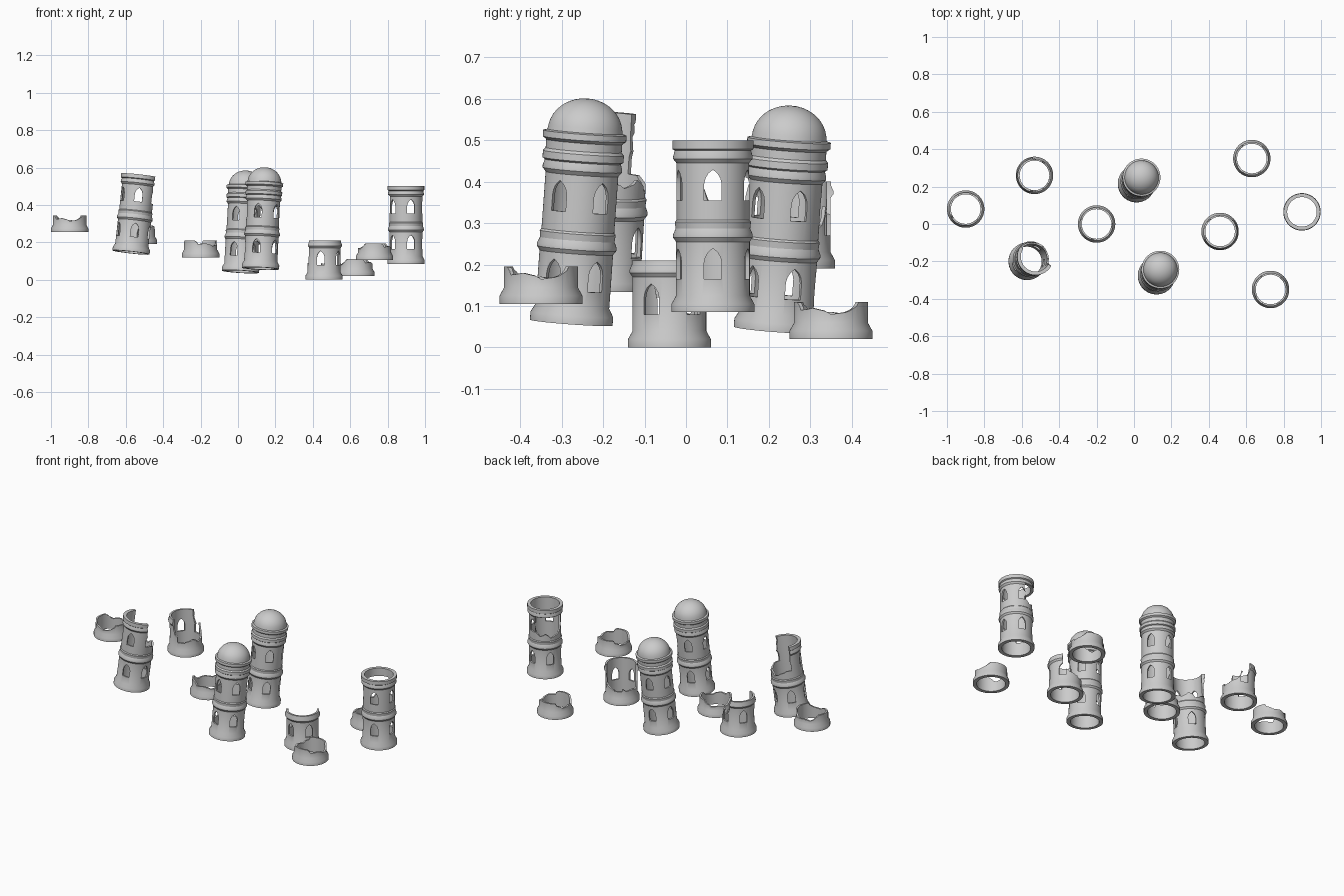
import bpy, bmesh, math
from mathutils import Vector

cube = bpy.data.objects.get("Cube")
if cube:
    bpy.data.objects.remove(cube, do_unlink=True)

stone = bpy.data.materials.new("light_grey_stone")
COLOR = (0.6, 0.6, 0.6, 1)
stone.diffuse_color = COLOR
stone.use_nodes = True
stone.node_tree.nodes["Principled BSDF"].inputs["Base Color"].default_value = COLOR

SEGMENTS = 64
INNER = 0.079
STOREY = 0.19
# Outer wall outline (radius, height): base moulding, middle band, top band
WALL = [(.1, 0), (.1, .02), (.089, .04), (.089, .17), (.096, .18), (.096, .188),
        (.09, .202), (.092, .218), (.088, .223), (.088, .36), (.096, .37),
        (.096, .376), (.092, .39), (.098, .394), (.098, .411), (.095, .415)]
CORNICE = [(.092, .418), (.092, .438), (.101, .445), (.101, .46), (.091, .463)]


def polar(r, degrees, z):
    a = math.radians(degrees)
    return (r * math.cos(a), r * math.sin(a), z)


def make_object(name, bm):
    bmesh.ops.recalc_face_normals(bm, faces=bm.faces)
    mesh = bpy.data.meshes.new(name)
    bm.to_mesh(mesh)
    bm.free()
    mesh.materials.append(stone)
    obj = bpy.data.objects.new(name, mesh)
    bpy.context.collection.objects.link(obj)
    return obj


def outline(height, domed):
    """Closed cross-section of a hollow tower, with or without a dome."""
    if domed:
        dome = [(.09 * math.cos(math.radians(a)), .463 + .08 * math.sin(math.radians(a)))
                for a in range(9, 90, 9)]
        return WALL + CORNICE + dome + [(0, .543), (0, .45), (INNER, .45), (INNER, 0)]
    outer = [p for p in WALL if p[1] < height]
    return outer + [(outer[-1][0], height), (INNER, height), (INNER, 0)]


def revolve(name, points):
    bm = bmesh.new()
    verts = [bm.verts.new((r, 0, z)) for r, z in points]
    edges = [bm.edges.new((v, verts[(i + 1) % len(verts)])) for i, v in enumerate(verts)
             if points[i][0] + points[(i + 1) % len(points)][0] > 0]
    bmesh.ops.spin(bm, geom=verts + edges, cent=(0, 0, 0), axis=(0, 0, 1),
                   angle=math.tau, steps=SEGMENTS, use_merge=True)
    bmesh.ops.remove_doubles(bm, verts=bm.verts, dist=1e-5)
    return make_object(name, bm)


def loft(bm, rings):
    """Closed solid through equal-sized rings of points."""
    loops = [[bm.verts.new(p) for p in ring] for ring in rings]
    for a, b in zip(loops, loops[1:]):
        for i in range(len(a)):
            j = (i + 1) % len(a)
            bm.faces.new((a[i], a[j], b[j], b[i]))
    bm.faces.new(loops[0])
    bm.faces.new(loops[-1])


def window_cutter(turn, storeys):
    """Five pointed-arch openings around each storey."""
    half = [(.021, 0), (.021, .04), (.018, .053), (.011, .065)]
    arch = half + [(0, .074)] + [(-x, z) for x, z in reversed(half)]
    bm = bmesh.new()
    for storey in range(storeys):
        for k in range(5):
            a = math.radians(turn + 72 * k)
            out = Vector((math.cos(a), math.sin(a), 0))
            side = Vector((-out.y, out.x, 0))
            loft(bm, [[out * r + side * x + Vector((0, 0, z + .08 + STOREY * storey))
                       for x, z in arch] for r in (.05, .13)])
    return make_object("window_cutter", bm)


def break_cutter(edge, turn, top):
    """Sector of wall removed above a jagged edge of (angle, height) points."""
    bm = bmesh.new()
    loft(bm, [[polar(.05, a + turn, z), polar(.13, a + turn, z),
               polar(.13, a + turn, top), polar(.05, a + turn, top)] for a, z in edge])
    return make_object("break_cutter", bm)


def build(name, foot, lean=(0, 0), height=.415, storeys=2, domed=False,
          windows=0, edge=None, turn=0, top=.6):
    obj = revolve(name, outline(height, domed))
    cutters = []
    if storeys:
        cutters.append(window_cutter(windows, storeys))
    if edge:
        cutters.append(break_cutter(edge, turn, top))
    for cutter in cutters:
        cutter.hide_render = True
        mod = obj.modifiers.new("cut", 'BOOLEAN')
        mod.operation = 'DIFFERENCE'
        mod.solver = 'EXACT'
        mod.object = cutter
    # Bake the cuts and drop the helpers
    graph = bpy.context.evaluated_depsgraph_get()
    baked = bpy.data.meshes.new_from_object(obj.evaluated_get(graph))
    obj.modifiers.clear()
    obj.data = baked
    baked.name = name
    for cutter in cutters:
        bpy.data.objects.remove(cutter, do_unlink=True)
    obj.location = foot
    obj.rotation_mode = 'QUATERNION'
    obj.rotation_quaternion = Vector((0, 0, 1)).rotation_difference(Vector((*lean, 1)))
    bpy.ops.object.select_all(action='DESELECT')
    obj.select_set(True)
    bpy.context.view_layer.objects.active = obj
    bpy.ops.object.shade_smooth_by_angle(angle=math.radians(30))


# Leaning domed towers
build("front_domed_tower", (.12, -.277, .06), (.046, .072), domed=True, windows=36)
build("back_domed_tower", (.013, .215, .043), (.06, .074), domed=True, windows=25)

# Upright tower with a hole in its upper storey
hole = [(82, .34), (88, .27), (105, .25), (125, .265), (145, .24), (165, .25), (185, .262), (196, .3)]
build("upright_tower", (.898, .065, .085), edge=hole, top=.368)

# Leaning tower with its upper storey broken open
upper_break = [(-30, .39), (-24, .34), (-15, .3), (0, .265), (25, .25), (50, .27),
               (75, .24), (100, .255), (125, .27), (140, .31), (146, .36)]
build("leaning_broken_tower", (-.572, -.2, .146), (.11, .06), windows=-13, edge=upper_break)

# Single-storey stumps with one side broken down
stump_break = [(0, .15), (8, .12), (25, .1), (50, .085), (75, .1), (100, .08),
               (130, .09), (155, .105), (165, .15)]
build("right_stump", (.46, -.04, 0), height=.21, storeys=1, windows=-30,
      edge=stump_break, turn=42)
build("left_stump", (-.532, .26, .19), height=.21, storeys=1, windows=0,
      edge=stump_break + [(185, .12), (200, .18)], turn=-105)

# Low broken base rings
ring_break = [(30, .095), (40, .076), (62, .06), (90, .066), (118, .058), (138, .078),
              (150, .092), (185, .092), (205, .088), (215, .07), (240, .075),
              (270, .06), (300, .068), (320, .092)]
for name, foot, turn in (("far_left_ring", (-.9, .08, .254), 0),
                         ("middle_ring", (-.2, 0, .12), 45),
                         ("back_right_ring", (.63, .35, .02), 90),
                         ("front_right_ring", (.73, -.35, .105), 90)):
    build(name, foot, height=.09, storeys=0, edge=ring_break, turn=turn)
